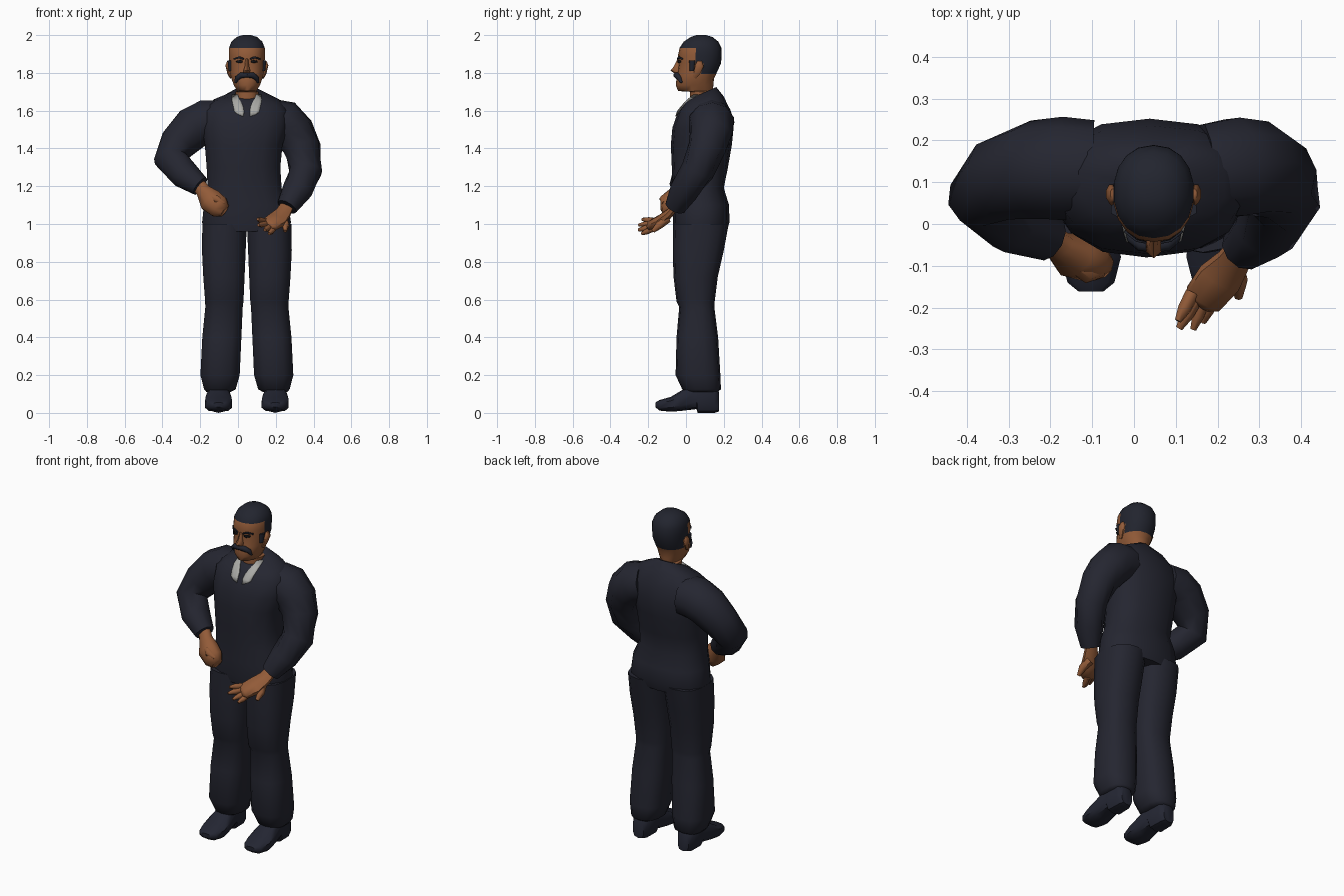
import bpy, bmesh, math
from mathutils import Vector
from mathutils.bvhtree import BVHTree

MID = 0.047  # body centre line


def material(name, rgb):
    m = bpy.data.materials.new(name)
    m.diffuse_color = (*rgb, 1)
    return m


SUIT = material("navy suit", (0.018, 0.019, 0.030))
SKIN = material("skin", (0.29, 0.105, 0.040))
HAIR = material("dark hair", (0.016, 0.018, 0.028))
SHIRT = material("shirt grey", (0.40, 0.40, 0.38))
SHOE = material("shoe", (0.017, 0.019, 0.032))
EYE = material("eye black", (0.008, 0.008, 0.010))


def make(name, bm, mats, rule=None, angle=60):
    bmesh.ops.recalc_face_normals(bm, faces=bm.faces)
    if rule:
        for f in bm.faces:
            f.material_index = rule(f.calc_center_median())
    me = bpy.data.meshes.new(name)
    bm.to_mesh(me)
    bm.free()
    ob = bpy.data.objects.new(name, me)
    bpy.context.collection.objects.link(ob)
    for m in mats:
        me.materials.append(m)
    bpy.ops.object.select_all(action='DESELECT')
    ob.select_set(True)
    bpy.context.view_layer.objects.active = ob
    bpy.ops.object.shade_smooth_by_angle(angle=math.radians(angle))
    return ob


def skin(name, rings, mats, rule=None, angle=60):
    """Join closed rings of points into a capped skin."""
    bm = bmesh.new()
    vr = [[bm.verts.new(p) for p in r] for r in rings]
    n = len(vr[0])
    for a, b in zip(vr, vr[1:]):
        for i in range(n):
            bm.faces.new((a[i], a[(i + 1) % n], b[(i + 1) % n], b[i]))
    bm.faces.new(vr[0])
    bm.faces.new(vr[-1])
    return make(name, bm, mats, rule, angle)


def unit_ring(n, p):
    for i in range(n):
        t = 2 * math.pi * (i + 0.5) / n
        c, s = math.cos(t), math.sin(t)
        yield (math.copysign(abs(c) ** (2 / p), c), math.copysign(abs(s) ** (2 / p), s))


def oval(z, x0, x1, y0, y1, n=14, p=2.4, tilt=0):
    """Horizontal ring between side and front/back limits."""
    return [Vector(((x0 + x1) / 2 + u * (x1 - x0) / 2, (y0 + y1) / 2 + v * (y1 - y0) / 2,
                    z + tilt * v)) for u, v in unit_ring(n, p)]


def tube(name, path, mats, n=10, flat=1.0, up=(0, 1, 0)):
    """Tube through (x, y, z, radius) points; flat squashes it along 'up'."""
    pts = [Vector(p[:3]) for p in path]
    rings = []
    for i, p in enumerate(path):
        t = (pts[min(i + 1, len(pts) - 1)] - pts[max(i - 1, 0)]).normalized()
        a = t.cross(Vector(up)).normalized()
        b = a.cross(t)
        rings.append([pts[i] + (a * u + b * v * flat) * p[3] * 1.03 for u, v in unit_ring(n, 2)])
    return skin(name, rings, mats)


# Jacket body and hips
torso = skin("jacket", [oval(*r) for r in [
    (0.96, -.185, .275, -.062, .215), (1.01, -.195, .285, -.07, .23),
    (1.10, -.185, .272, -.07, .228), (1.19, -.165, .235, -.07, .20),
    (1.30, -.170, .228, -.075, .222), (1.42, -.180, .24, -.08, .243),
    (1.51, -.195, .27, -.072, .252), (1.60, -.19, .27, -.04, .235)]]
    + [oval(1.655, -.13, .22, -.012, .20, tilt=.02), oval(1.69, -.03, .125, .005, .16, tilt=.035)],
    [SUIT])

# Head and neck, hair by height and depth
def hair_rule(c):
    if c.z > 1.93 or (c.y > .035 and c.z > 1.85) or (c.y > .095 and c.z > 1.79):
        return 1
    return 0


head = skin("head", [oval(z, MID - w, MID + w, a, b, 18, 2.2) for z, a, b, w in [
    (1.62, .02, .15, .062), (1.70, .02, .148, .062), (1.704, -.042, .142, .052),
    (1.735, -.054, .145, .07), (1.77, -.05, .148, .083), (1.795, -.046, .16, .089),
    (1.85, -.038, .185, .095), (1.89, -.043, .189, .097), (1.932, -.034, .188, .096),
    (1.965, -.012, .172, .083), (1.99, .025, .14, .055), (2.0, .055, .105, .022)]],
    [SKIN, HAIR], hair_rule)

# Nose
skin("nose", [oval(z, MID - w, MID + w, a, -.02, 6, 2) for z, a, w in [
    (1.875, -.044, .008), (1.835, -.064, .013), (1.812, -.082, .021), (1.797, -.060, .018)]],
    [SKIN])

# Surface plates on the head and jacket
trees = [BVHTree.FromPolygons([v.co for v in o.data.vertices],
                              [p.vertices for p in o.data.polygons]) for o in (torso, head)]


def plate(name, pairs, mat, lift=.004):
    """Strip of (x, z) pairs laid onto the front surface."""
    bm = bmesh.new()
    rows = []
    for pair in pairs:
        row = []
        for k in range(4):
            x, z = [pair[0][j] + (pair[1][j] - pair[0][j]) * k / 3 for j in (0, 1)]
            hits = [t.ray_cast(Vector((x, -1, z)), Vector((0, 1, 0)))[0] for t in trees]
            y = min([h.y for h in hits if h] or [0])
            row.append(bm.verts.new((x, y - lift, z)))
        rows.append(row)
    for a, b in zip(rows, rows[1:]):
        for i in range(3):
            bm.faces.new((a[i], a[i + 1], b[i + 1], b[i]))
    ob = make(name, bm, [mat])
    mod = ob.modifiers.new("thickness", 'SOLIDIFY')
    mod.thickness = .005
    return ob


for s, side in ((-1, "left"), (1, "right")):
    def mir(pairs):
        return [[(MID + s * x, z) for x, z in pr] for pr in pairs]
    # Shirt collar, eyes and brows
    plate(side + "_collar", mir([[(.050, 1.685), (.078, 1.685)], [(.036, 1.655), (.078, 1.65)],
                                 [(.020, 1.625), (.071, 1.62)], [(.016, 1.60), (.066, 1.595)],
                                 [(.018, 1.57), (.045, 1.58)]]), SHIRT, .007)
    plate(side + "_eye", mir([[(.022, 1.856), (.022, 1.864)], [(.036, 1.852), (.036, 1.868)],
                              [(.054, 1.857), (.054, 1.864)]]), EYE)
    plate(side + "_brow", mir([[(.016, 1.870), (.016, 1.878)], [(.04, 1.877), (.04, 1.888)],
                               [(.068, 1.870), (.068, 1.878)]]), HAIR)
    # Drooping moustache half
    tube(side + "_moustache", [(MID - s * .004, -.056, 1.788, .012), (MID + s * .03, -.050, 1.787, .016),
                               (MID + s * .052, -.034, 1.772, .013), (MID + s * .060, -.024, 1.748, .006)],
         [HAIR], 8)
    # Ear
    tube(side + "_ear", [(MID + s * .086, .045, 1.775, .010), (MID + s * .095, .058, 1.80, .018),
                         (MID + s * .102, .072, 1.84, .024), (MID + s * .098, .072, 1.862, .012)],
         [SKIN], 8, .5, (1, 0, 0))
    # Sideburn
    tube(side + "_sideburn", [(MID + s * .086, .035, 1.865, .018), (MID + s * .086, .032, 1.81, .012)],
         [HAIR], 6)
    # Trouser leg: height, inner, outer, front, back
    skin(side + "_trouser_leg", [oval(z, *sorted((MID + s * i, MID + s * o)), a, b, 14, 2.5)
         for z, i, o, a, b in [
             (.11, .085, .215, .0, .165), (.125, .058, .228, -.02, .185), (.20, .036, .248, -.055, .182),
             (.40, .027, .238, -.05, .17), (.56, .02, .222, -.036, .15), (.59, .016, .223, -.05, .152),
             (.72, .010, .233, -.066, .168), (.86, .004, .24, -.07, .20), (1.0, -.002, .238, -.068, .226)]],
         [SUIT])
    # Shoe upper with heel: depth, bottom, top, half width
    cx = MID + s * .150
    rings = []
    for y, z0, z1, w in [(-.162, .03, .055, .03), (-.14, .012, .068, .058), (-.08, .006, .085, .074),
                         (-.03, .01, .115, .070), (.055, .02, .16, .057), (.062, 0, .16, .057),
                         (.15, 0, .15, .053), (.175, .008, .11, .036)]:
        rings.append([Vector((cx + u * w, y, (z0 + z1) / 2 + v * (z1 - z0) / 2))
                      for u, v in unit_ring(10, 3)])
    skin(side + "_shoe", rings, [SHOE], None, 45)

# Sleeves
tube("left_sleeve", [(-.10, .13, 1.54, .115), (-.17, .133, 1.54, .12), (-.235, .13, 1.51, .115),
                     (-.315, .11, 1.43, .10), (-.358, .07, 1.345, .087), (-.285, .005, 1.265, .078),
                     (-.20, -.035, 1.20, .054)], [SUIT], 10)
tube("right_sleeve", [(.17, .13, 1.55, .11), (.24, .135, 1.535, .12), (.295, .133, 1.48, .112),
                      (.34, .11, 1.40, .098), (.358, .06, 1.28, .087), (.315, -.01, 1.18, .078),
                      (.26, -.058, 1.09, .055)], [SUIT], 10, 1, (0, 1, .3))

# Closed hand
tube("left_fist", [(-.215, -.02, 1.215, .036), (-.18, -.05, 1.17, .042), (-.145, -.075, 1.125, .066),
                   (-.10, -.09, 1.09, .062), (-.07, -.10, 1.07, .036)], [SKIN], 8, .8)
tube("left_thumb", [(-.15, -.09, 1.15, .022), (-.11, -.12, 1.13, .022), (-.075, -.115, 1.11, .012)],
     [SKIN], 6)

# Open hand: palm, then fingers
tube("right_palm", [(.262, -.05, 1.10, .036), (.24, -.085, 1.06, .042), (.205, -.13, 1.02, .056),
                    (.165, -.18, .995, .050), (.155, -.19, .99, .03)], [SKIN], 8, .55, (.3, -.2, 1))
for i, (base, tip) in enumerate([((.14, -.165, 1.015), (.105, -.232, 1.025)),
                                 ((.15, -.175, 1.0), (.108, -.25, .995)),
                                 ((.168, -.18, .985), (.142, -.252, .968)),
                                 ((.188, -.175, .975), (.165, -.235, .948))]):
    b, t = Vector(base), Vector(tip)
    tube("right_finger_%d" % (i + 1), [(*b, .017), (*b.lerp(t, .55), .016), (*t, .008)], [SKIN], 6)
tube("right_thumb", [(.235, -.10, 1.03, .026), (.252, -.14, .995, .021), (.25, -.175, .962, .010)],
     [SKIN], 6)
